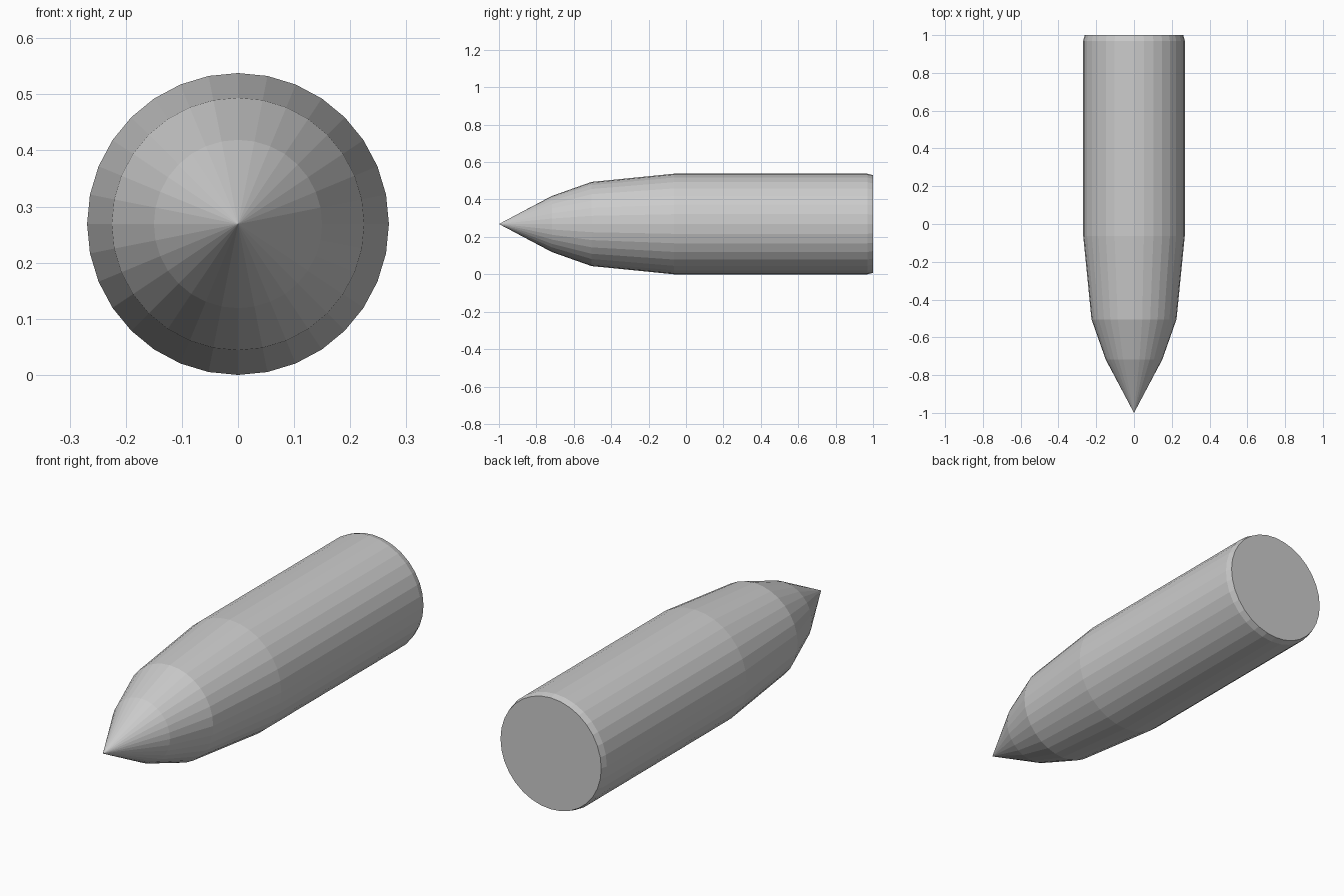
import bpy, bmesh, math

if "Cube" in bpy.data.objects:
    bpy.data.objects.remove(bpy.data.objects["Cube"])

SIDES = 32
R = 0.269  # body radius, also the height of the axis

# (y, radius) outline from the pointed tip to the chamfered tail
PROFILE = [(-1.0, 0.0), (-0.717, 0.15), (-0.505, 0.225),
           (-0.063, R), (0.97, R), (1.0, 0.261)]


def lathe_y(name, profile, sides):
    """Revolve a (y, radius) outline about the lengthwise axis, capping the ends."""
    bm = bmesh.new()
    rings = []
    for y, r in profile:
        count = sides if r > 0 else 1
        rings.append([bm.verts.new((r * math.cos(2 * math.pi * i / sides), y,
                                    r * math.sin(2 * math.pi * i / sides)))
                      for i in range(count)])
    for a, b in zip(rings, rings[1:]):
        for i in range(sides):
            j = (i + 1) % sides
            if len(a) == 1:
                bm.faces.new((a[0], b[i], b[j]))
            else:
                bm.faces.new((a[i], b[i], b[j], a[j]))
    for ring in (rings[0], rings[-1]):
        if len(ring) > 1:
            bm.faces.new(ring)
    bmesh.ops.recalc_face_normals(bm, faces=bm.faces)
    mesh = bpy.data.meshes.new(name)
    bm.to_mesh(mesh)
    bm.free()
    obj = bpy.data.objects.new(name, mesh)
    bpy.context.collection.objects.link(obj)
    return obj


# Faceted pointed round lying along y, resting on the ground
pointed_round = lathe_y("pointed_round", PROFILE, SIDES)
pointed_round.location.z = R
